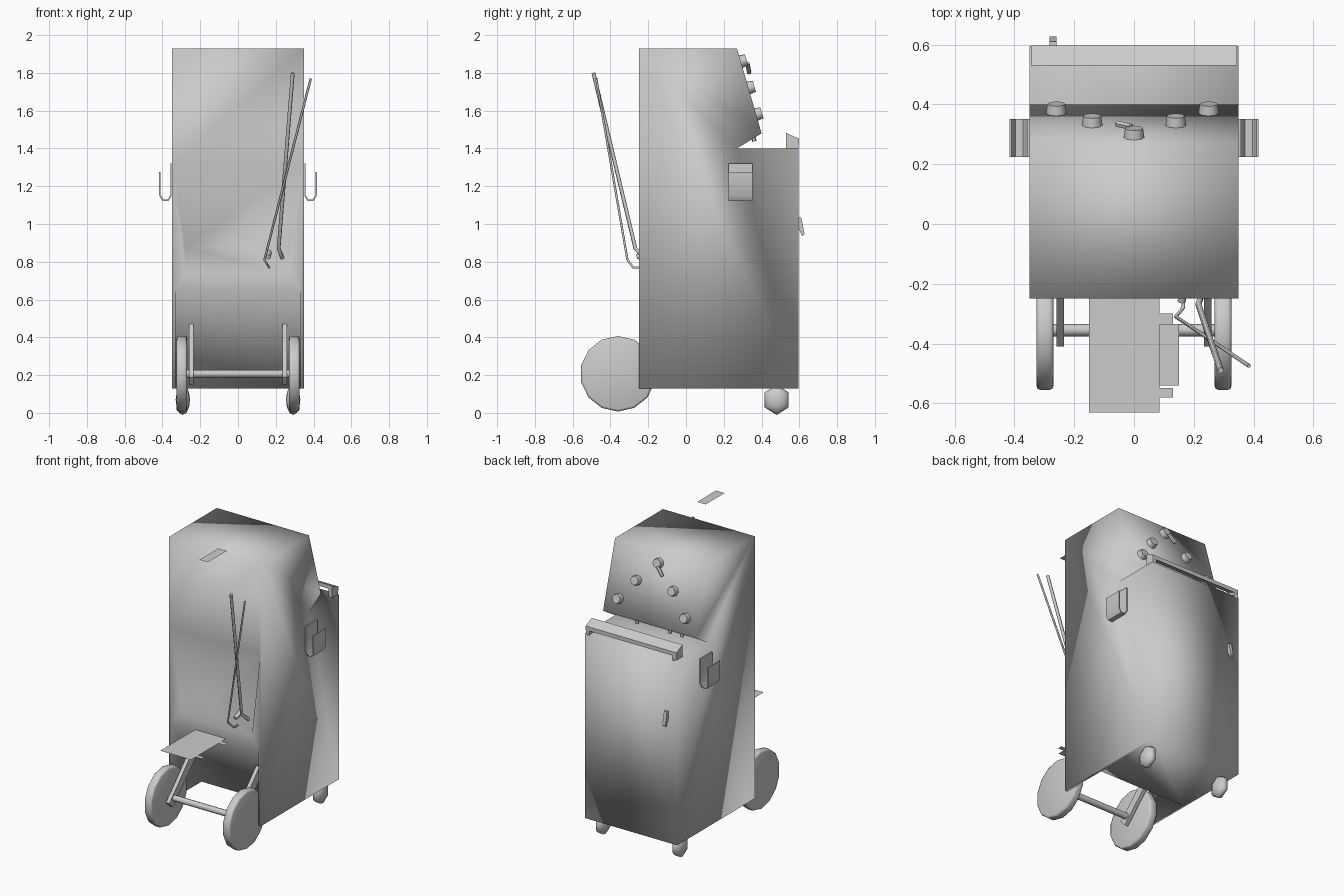
import bpy, bmesh, math
from mathutils import Vector

if "Cube" in bpy.data.objects:
    bpy.data.objects.remove(bpy.data.objects["Cube"])


def finish(name, bm, smooth=None):
    bmesh.ops.recalc_face_normals(bm, faces=bm.faces)
    me = bpy.data.meshes.new(name)
    bm.to_mesh(me)
    bm.free()
    ob = bpy.data.objects.new(name, me)
    bpy.context.collection.objects.link(ob)
    if smooth == "all":
        me.polygons.foreach_set("use_smooth", [True] * len(me.polygons))
    elif smooth:
        bpy.context.view_layer.objects.active = ob
        bpy.ops.object.select_all(action='DESELECT')
        ob.select_set(True)
        bpy.ops.object.shade_smooth_by_angle(angle=math.radians(smooth))
    return ob


def prism(name, pts, a, b, axis="x", smooth=None):
    """Extrude a 2D outline: (y,z) along x, (x,z) along y, or (x,y) flat at z=a when a == b."""
    put = {"x": lambda p, t: (t, p[0], p[1]), "y": lambda p, t: (p[0], t, p[1]),
           "z": lambda p, t: (p[0], p[1], t)}[axis]
    bm = bmesh.new()
    face = bm.faces.new([bm.verts.new(put(p, a)) for p in pts])
    if a != b:
        ext = bmesh.ops.extrude_face_region(bm, geom=[face])["geom"]
        for v in ext:
            if isinstance(v, bmesh.types.BMVert):
                v.co["xyz".index(axis)] = b
    return finish(name, bm, smooth)


def rod(name, p, q, r1, r2=None, sides=8, smooth=50):
    """Cylinder or cone frustum between two points."""
    p, q = Vector(p), Vector(q)
    bm = bmesh.new()
    bmesh.ops.create_cone(bm, cap_ends=True, segments=sides, radius1=r1,
                          radius2=r1 if r2 is None else r2, depth=(q - p).length)
    bm.transform((q - p).to_track_quat('Z', 'Y').to_matrix().to_4x4())
    bmesh.ops.translate(bm, verts=bm.verts, vec=(p + q) / 2)
    return finish(name, bm, smooth)


def tube(name, pts, r):
    cu = bpy.data.curves.new(name, 'CURVE')
    cu.dimensions = '3D'
    cu.bevel_depth, cu.bevel_resolution, cu.use_fill_caps = r, 1, True
    sp = cu.splines.new('POLY')
    sp.points.add(len(pts) - 1)
    for sp_p, p in zip(sp.points, pts):
        sp_p.co = (*p, 1)
    ob = bpy.data.objects.new(name, cu)
    bpy.context.collection.objects.link(ob)


def cut(ob, cutter):
    mod = ob.modifiers.new("cut", 'BOOLEAN')
    mod.operation, mod.solver, mod.object = 'DIFFERENCE', 'EXACT', cutter
    cutter.hide_render = True
    bpy.context.view_layer.objects.active = ob
    bpy.ops.object.modifier_apply(modifier=mod.name)
    bpy.data.objects.remove(cutter)


# cabinet with slanted console and notch below it
body = prism("cabinet", [(-.25, .13), (.595, .13), (.595, 1.4), (.27, 1.4), (.4, 1.48),
                         (.27, 1.93), (-.25, 1.93)], -.35, .35, smooth="all")
# wheel bay under the front, with a sloping back wall
cut(body, prism("bay_cutter", [(-.3, .1), (.094, .1), (-.25, .65), (-.3, .65)], -.33, .33))
# shallow tapered chute on the front
bm = bmesh.new()
for s in (-1, 1):
    for p in [(.345, -.25, 1.31), (.345, -.3, 1.31), (.28, -.2, .88), (.28, -.25, .73), (.28, -.3, .73)]:
        bm.verts.new((s * p[0], p[1], p[2]))
bmesh.ops.convex_hull(bm, input=bm.verts)
cut(body, finish("chute_cutter", bm))
body.data.polygons.foreach_set("use_smooth", [True] * len(body.data.polygons))

# console knobs in an inverted V
n = Vector((0, .961, .278))
for x, y, z in [(-.26, .371, 1.58), (-.14, .331, 1.72), (0, .29, 1.86), (.14, .331, 1.72), (.25, .371, 1.58)]:
    p = Vector((x, y, z))
    rod("knob", p - n * .01, p + n * .032, .036, .03)
rod("knob_lever", (-.01, .325, 1.85), (-.055, .335, 1.8), .012, sides=6)
for x in (.12, -.13, -.22):
    rod("console_stud", (x, .355, 1.465), (x, .362, 1.438), .012, sides=6)

# rail across the rear top edge, with end brackets
prism("rear_rail", [(.53, 1.455), (.53, 1.482), (.597, 1.452), (.597, 1.425)], -.345, .345)
for s in (-1, 1):
    prism("rail_bracket", [(.53, 1.39), (.53, 1.48), (.595, 1.45), (.595, 1.39)], s * .345, s * .315)

# door handle
prism("door_handle", [(.59, 1.035), (.61, 1.035), (.628, .945), (.615, .935), (.59, .99)], -.282, -.26)

for s in (-1, 1):
    # J-shaped side holders
    outer = [(.35, 1.32), (.35, 1.15), (.368, 1.123), (.4, 1.123), (.417, 1.15), (.417, 1.275)]
    inner = [(.41, 1.275), (.41, 1.153), (.396, 1.13), (.372, 1.13), (.358, 1.153), (.358, 1.32)]
    prism("side_holder", [(s * x, z) for x, z in outer + inner], .225, .352, "y", 40)

    # big front wheels, slightly domed
    w = rod("front_wheel", (s * .27, -.36, .207), (s * .326, -.36, .207), .2, sides=14, smooth=None)
    bev = w.modifiers.new("bevel", 'BEVEL')
    bev.width, bev.segments, bev.limit_method = .012, 2, 'ANGLE'
    bev.angle_limit = math.radians(60)
    w.data.polygons.foreach_set("use_smooth", [True] * len(w.data.polygons))

    # struts from axle to bay wall
    prism("wheel_strut", [(-.41, .19), (-.37, .15), (-.09, .43), (-.13, .48)], s * .235, s * .26)

    # rear casters
    bm = bmesh.new()
    bmesh.ops.create_uvsphere(bm, u_segments=6, v_segments=6, radius=1)
    for v in bm.verts:
        x, y, z = v.co
        v.co = (s * .292 + z * .038, .48 + x * .073, .069 + y * .08)
    finish("rear_caster", bm, "all")

rod("axle", (-.28, -.355, .207), (.28, -.355, .207), .021)

# tools leaning out of the chute
tube("poker", [(.29, -.49, 1.8), (.215, -.268, .87), (.235, -.22, .82)], .0105)
tube("hook_tool", [(.385, -.475, 1.77), (.14, -.31, .81), (.165, -.28, .77), (.165, -.22, .77)], .0065)
rod("tool_peg", (.16, -.26, .825), (.165, -.19, .855), .014)

# thin flat shelf with tabs, and the small loose plate above
prism("front_shelf", [(-.15, -.25), (-.15, -.63), (.085, -.63), (.085, -.58), (.13, -.58), (.13, -.548),
                      (.085, -.548), (.085, -.335), (.13, -.335), (.13, -.3), (.085, -.3), (.085, -.25)],
      .66, .66, "z")
prism("top_plate", [(.085, -.54), (.15, -.54), (.15, -.335), (.085, -.335)], 2, 2, "z")
